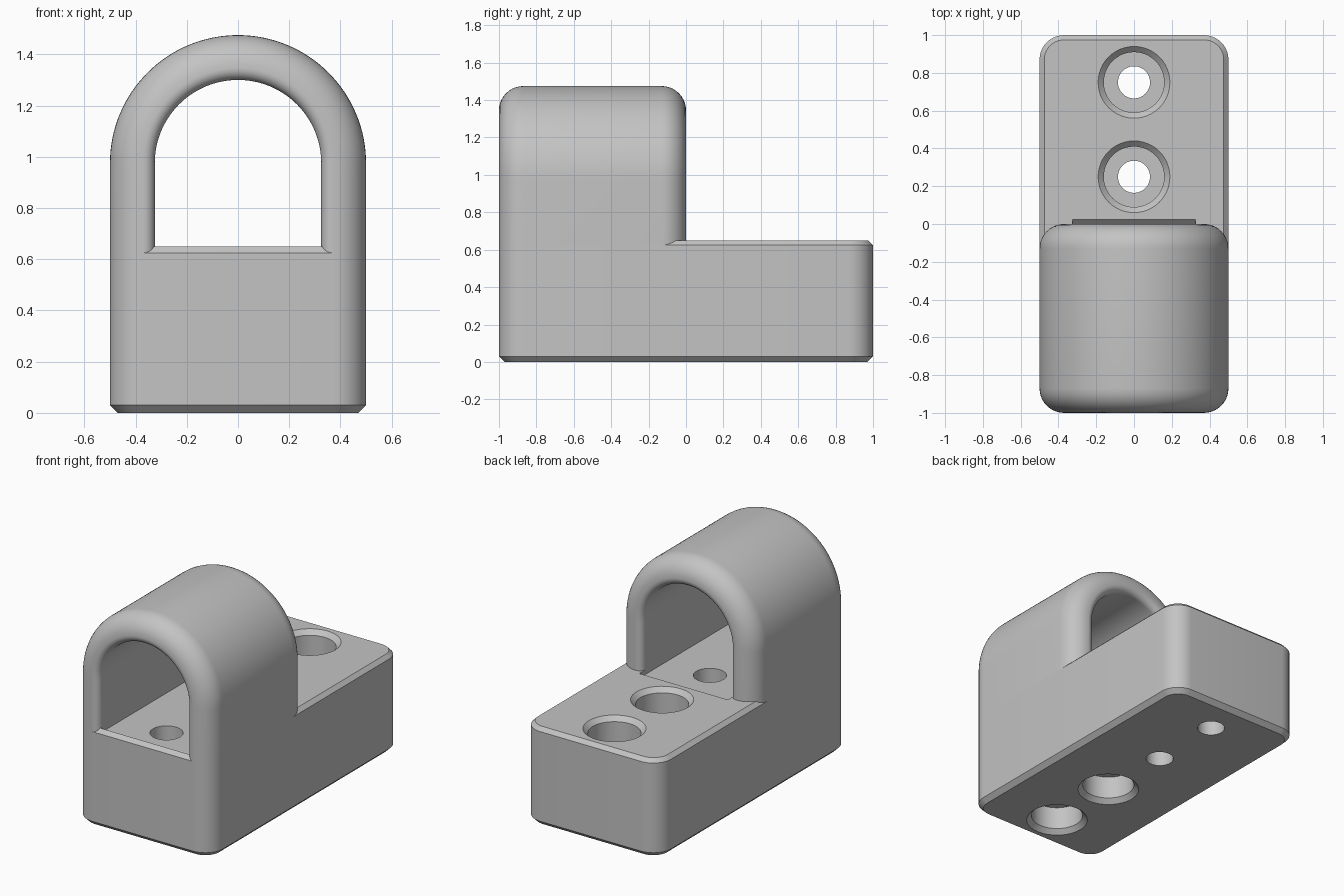
import bpy, bmesh
from math import sin, cos, pi

cube = bpy.data.objects.get("Cube")
if cube:
    bpy.data.objects.remove(cube, do_unlink=True)

GREY = (0.55, 0.55, 0.55, 1)
mat = bpy.data.materials.new("plain grey")
mat.use_nodes = True
mat.diffuse_color = GREY
mat.node_tree.nodes["Principled BSDF"].inputs["Base Color"].default_value = GREY

TOP, FLOOR, CHAMFER = 0.65, 0.62, 0.025
HALF, INNER, SPRING = 0.5, 0.325, 0.975
R_OUT, R_IN = 0.13, 0.043


def rounded_outline(x0, x1, y0, y1, r_left, r_right, seg=10):
    """Rounded rectangle with one radius for each side in x."""
    corners = [(x1, y1, r_right, -1, -1), (x0, y1, r_left, 1, -1),
               (x0, y0, r_left, 1, 1), (x1, y0, r_right, -1, 1)]
    pts = []
    for q, (x, y, r, sx, sy) in enumerate(corners):
        for i in range(seg + 1):
            a = (q + i / seg) * pi / 2
            pts.append((x + sx * r + r * cos(a), y + sy * r + r * sin(a)))
    return pts


def loft(name, rings):
    """Closed solid through a list of point rings."""
    bm = bmesh.new()
    loops = [[bm.verts.new(p) for p in ring] for ring in rings]
    for a, b in zip(loops, loops[1:]):
        for i in range(len(a)):
            j = (i + 1) % len(a)
            bm.faces.new((a[i], a[j], b[j], b[i]))
    bm.faces.new(loops[0])
    bm.faces.new(loops[-1])
    bmesh.ops.recalc_face_normals(bm, faces=bm.faces)
    mesh = bpy.data.meshes.new(name)
    bm.to_mesh(mesh)
    bm.free()
    mesh.materials.append(mat)
    obj = bpy.data.objects.new(name, mesh)
    bpy.context.collection.objects.link(obj)
    return obj


def activate(obj):
    bpy.ops.object.select_all(action='DESELECT')
    obj.select_set(True)
    bpy.context.view_layer.objects.active = obj


def cut(obj, cutter):
    cutter.hide_render = True
    mod = obj.modifiers.new("cut", 'BOOLEAN')
    mod.operation, mod.solver, mod.object = 'DIFFERENCE', 'EXACT', cutter
    activate(obj)
    bpy.ops.object.modifier_apply(modifier=mod.name)
    bpy.data.objects.remove(cutter, do_unlink=True)


def round_cutter(y, profile, seg=48):
    """Vertical turned cutter from (radius, height) pairs."""
    return loft("hole_cutter", [
        [(r * cos(2 * pi * i / seg), y + r * sin(2 * pi * i / seg), z) for i in range(seg)]
        for r, z in profile])


# Base block with rounded corners and chamfered rims
rings = []
for z, inset in ((0, 0.03), (0.03, 0), (TOP - CHAMFER, 0), (TOP, CHAMFER)):
    w, d, r = HALF - inset, 1 - inset, R_OUT - inset
    rings.append([(x, y, z) for x, y in rounded_outline(-w, w, -d, d, r, r)])
base = loft("base_block", rings)

# Shallow sloped recess under the arch
recess = [(-0.945, FLOOR), (-0.005, FLOOR), (0.055, 0.68), (-1.005, 0.68)]
cut(base, loft("recess_cutter", [[(x, y, z) for y, z in recess] for x in (-INNER, INNER)]))

# Screw holes: rear pair sunk from the top, front pair sunk from below
BORE, SINK = 0.16, 0.18
for y in (0.25, 0.75):
    cut(base, round_cutter(y, [(0.085, -0.1), (0.085, TOP - SINK), (BORE, TOP - SINK),
                               (BORE, TOP - 0.03), (BORE + 0.08, TOP + 0.05)]))
    cut(base, round_cutter(-y, [(BORE + 0.08, -0.05), (BORE, 0.03), (BORE, SINK),
                                (0.1, SINK), (0.1, 0.8)]))

# Arch: rounded section swept up one leg, over the top and down the other
section = rounded_outline(INNER, HALF, -1, 0, R_IN, R_OUT)
foot = TOP - CHAMFER
STEPS = 64
rings = [[(u, y, foot) for u, y in section]]
for i in range(STEPS + 1):
    a = pi * i / STEPS
    rings.append([(u * cos(a), y, SPRING + u * sin(a)) for u, y in section])
rings.append([(-u, y, foot) for u, y in section])
arch = loft("arch_loop", rings)

for obj in (base, arch):
    activate(obj)
    bpy.ops.object.shade_smooth_by_angle(angle=pi / 7)
